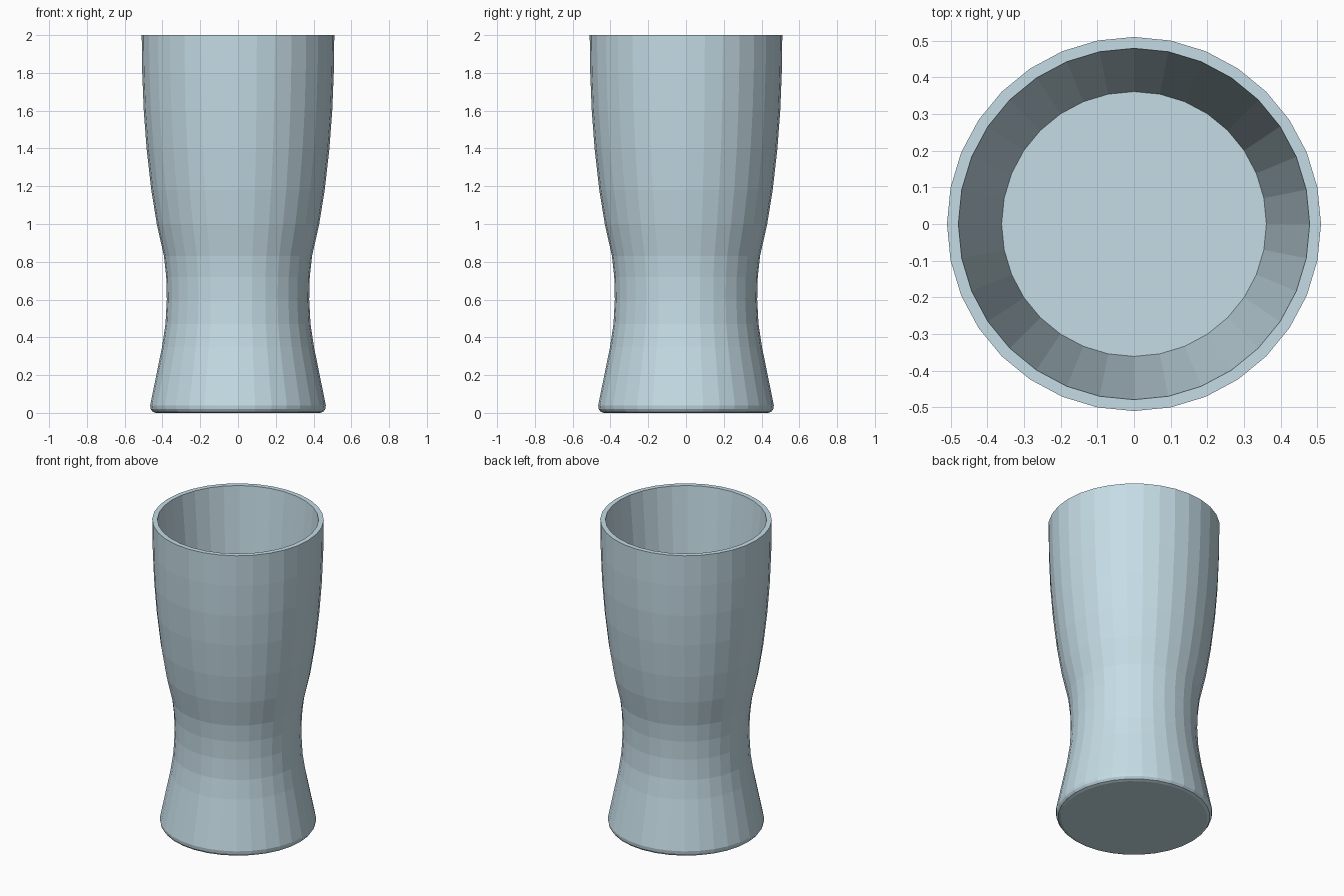
import bpy
import bmesh
from math import cos, sin, tau

if "Cube" in bpy.data.objects:
    bpy.data.objects.remove(bpy.data.objects["Cube"])

SIDES = 32

# Profile (radius, height): base, bevel, waist, flare, rim, then straight inner wall to the thick floor
PROFILE = [
    (0.435, 0.0), (0.452, 0.006), (0.462, 0.02), (0.465, 0.04),
    (0.402, 0.35), (0.384, 0.47), (0.377, 0.60), (0.380, 0.72), (0.392, 0.83),
    (0.430, 1.00), (0.459, 1.18), (0.484, 1.40), (0.499, 1.60), (0.507, 1.80),
    (0.510, 2.00), (0.479, 2.00), (0.361, 0.70),
]


def lathe(name, profile, sides):
    bm = bmesh.new()
    rings = [[bm.verts.new((r * cos(tau * i / sides), r * sin(tau * i / sides), z))
              for i in range(sides)] for r, z in profile]
    for a, b in zip(rings, rings[1:]):
        for i in range(sides):
            j = (i + 1) % sides
            bm.faces.new((a[i], a[j], b[j], b[i]))
    # Underside and inner floor
    bm.faces.new(rings[0][::-1])
    bm.faces.new(rings[-1])
    bmesh.ops.recalc_face_normals(bm, faces=bm.faces)
    mesh = bpy.data.meshes.new(name)
    bm.to_mesh(mesh)
    bm.free()
    obj = bpy.data.objects.new(name, mesh)
    bpy.context.collection.objects.link(obj)
    return obj


# Glass body, flat shaded
glass = lathe("drinking_glass", PROFILE, SIDES)

# Pale blue glass colour
mat = bpy.data.materials.new("pale_blue_glass")
mat.diffuse_color = (0.56, 0.72, 0.79, 1.0)
mat.use_nodes = True
mat.node_tree.nodes["Principled BSDF"].inputs["Base Color"].default_value = mat.diffuse_color
glass.data.materials.append(mat)
